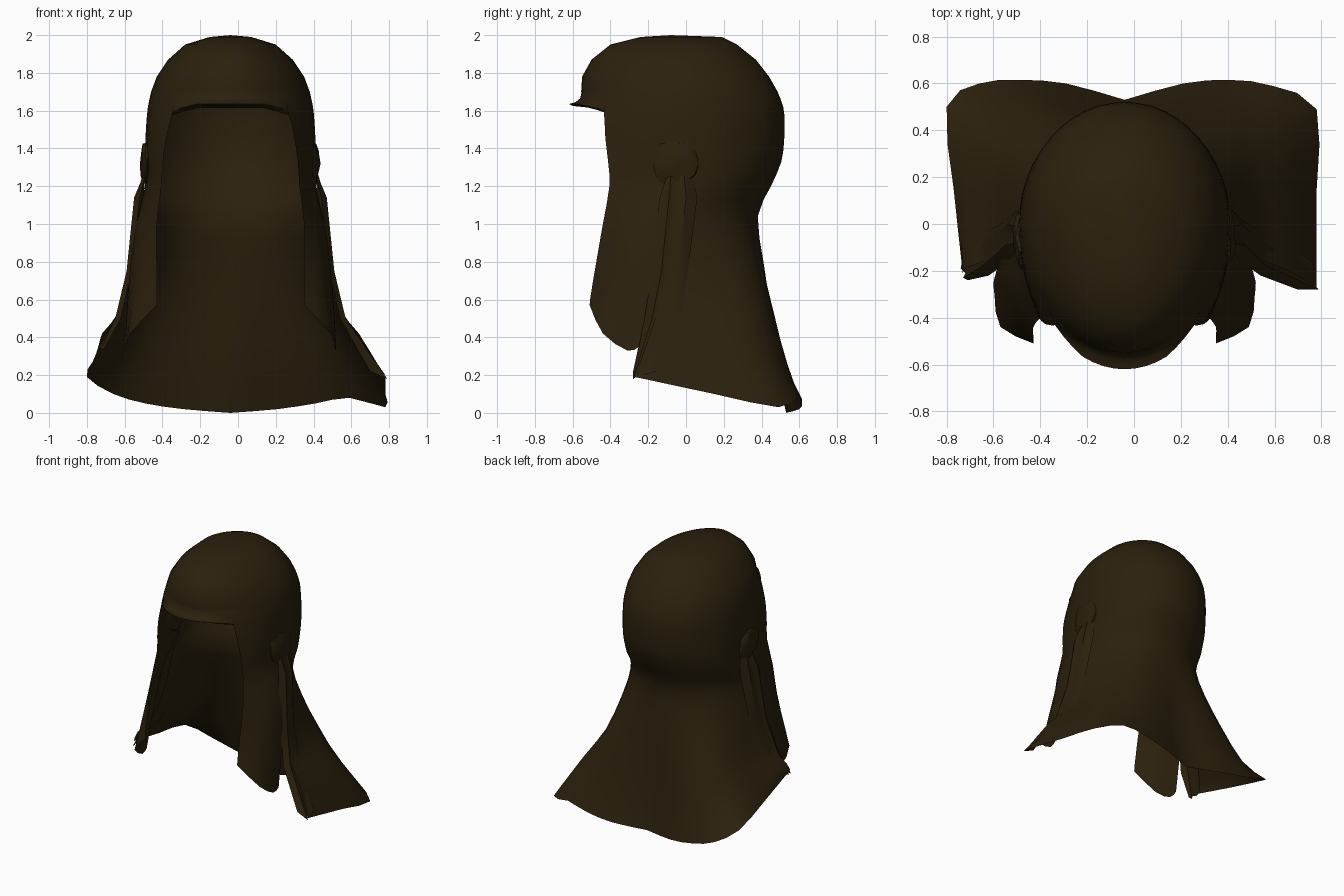
import bpy, bmesh, math, random
from mathutils import Vector

if "Cube" in bpy.data.objects:
    bpy.data.objects.remove(bpy.data.objects["Cube"])

random.seed(4)
CX = -0.04  # the head sits slightly off centre

cloth = bpy.data.materials.new("dark brown cloth")
cloth.diffuse_color = (0.024, 0.0145, 0.004, 1)
cloth.use_nodes = True
cloth.node_tree.nodes["Principled BSDF"].inputs["Base Color"].default_value = cloth.diffuse_color


def finish(name, bm, angle=50, merge=0.0008):
    bmesh.ops.remove_doubles(bm, verts=bm.verts, dist=merge)
    bmesh.ops.recalc_face_normals(bm, faces=bm.faces)
    me = bpy.data.meshes.new(name)
    bm.to_mesh(me)
    bm.free()
    me.materials.append(cloth)
    ob = bpy.data.objects.new(name, me)
    bpy.context.collection.objects.link(ob)
    bpy.ops.object.select_all(action='DESELECT')
    ob.select_set(True)
    bpy.context.view_layer.objects.active = ob
    bpy.ops.object.shade_smooth_by_angle(angle=math.radians(angle))
    return ob


def spline(pts, n):
    """Catmull-Rom resample, n steps per span."""
    p = [Vector(q) for q in pts]
    p = [2 * p[0] - p[1]] + p + [2 * p[-1] - p[-2]]
    out = []
    for i in range(1, len(p) - 2):
        a, b, c, d = p[i - 1:i + 3]
        for k in range(n):
            t = k / n
            out.append(0.5 * (2 * b + (c - a) * t + (2 * a - 5 * b + 4 * c - d) * t * t
                              + (3 * b - a - 3 * c + d) * t ** 3))
    return out + [p[-2]]


def sheet(bm, rows, n=2, closed=False):
    """Cloth sheet through rows of points, smoothed both ways."""
    if n > 1:
        rows = [spline(r, n) for r in rows]
        rows = list(zip(*[spline(c, n) for c in zip(*rows)]))
    vs = [[bm.verts.new(p) for p in r] for r in rows]
    for r, s in zip(vs, vs[1:]):
        m = len(r)
        for i in range(m if closed else m - 1):
            j = (i + 1) % m
            bm.faces.new((r[i], r[j], s[j], s[i]))
    return vs


def side(pts, s, z=None):
    """Half-row points (x, y[, z]) placed on side s."""
    return [(s * p[0] + CX, p[1], p[2] if len(p) > 2 else z) for p in pts]


def oval(z, front, back, half, a):
    """Point of an egg-shaped section; a = 0 is the front."""
    c = math.cos(a)
    return (CX + half * math.sin(a), -c * (-front if c > 0 else back), z)


def arc(s, z, f, b, h, a0, a1, n):
    """n section points from angle a0 to a1 (degrees) on side s."""
    return [oval(z, f, b, h, s * math.radians(a0 + (a1 - a0) * i / (n - 1))) for i in range(n)]


# Skull cap: closed oval rows
bm = bmesh.new()
N = 48
cap = [(1.99, -.24, .19, .11), (1.95, -.4, .27, .24), (1.87, -.5, .37, .33),
       (1.78, -.55, .44, .39), (1.7, -.555, .485, .42)]
vs = sheet(bm, [[oval(*r, 2 * math.pi * i / N) for i in range(N)] for r in cap], 1, True)
top = bm.verts.new((CX, -.08, 2.0))
for i in range(N):
    bm.faces.new((top, vs[0][(i + 1) % N], vs[0][i]))

# Head sections below the cap, open at the face by the last angle
head = [(1.7, -.555, .485, .42, 45), (1.62, -.59, .515, .437, 43), (1.54, -.62, .522, .445, 46),
        (1.45, -.65, .52, .45, 49), (1.33, -.67, .505, .453, 52), (1.2, -.69, .45, .452, 54)]
# Neck cape: half rows from centre back round to the front edge
cape = [
    (1.04, [(0, .38), (.14, .36), (.25, .31), (.34, .23), (.405, .13), (.445, .03), (.475, -.06)]),
    (.8, [(0, .41), (.17, .4), (.3, .36), (.4, .27), (.46, .15), (.495, .03), (.51, -.09)]),
    (.55, [(0, .44), (.2, .46), (.35, .44), (.47, .37), (.53, .24), (.56, .05), (.58, -.15)]),
    (.3, [(0, .48, .25), (.23, .53, .25), (.41, .53, .27), (.56, .48, .28), (.66, .36, .32),
          (.68, .1, .36), (.68, -.19, .42)])]
hem = {-1: [(0, .53, 0), (.25, .6, .02), (.45, .615, .05), (.62, .6, .1), (.76, .5, .19),
            (.73, .15, .27), (.69, -.22, .36)],
       1: [(0, .53, 0), (.25, .6, .02), (.45, .615, .05), (.63, .59, .08), (.82, .49, .03),
           (.82, .15, .1), (.82, -.27, .19)]}
# Cheek flaps: hang in front of the cape with a slanted lower edge
cheek = [(1.0, [(.39, -.44), (.45, -.33), (.49, -.22), (.5, -.1)]),
         (.8, [(.39, -.475), (.47, -.38), (.52, -.26), (.53, -.15)]),
         (.6, [(.39, -.505, .62), (.5, -.42, .58), (.54, -.3, .54), (.55, -.21, .53)]),
         (0, [(.39, -.51, .57), (.53, -.44, .42), (.555, -.31, .33), (.56, -.25, .35)])]
for s in (-1, 1):
    sheet(bm, [arc(s, *r[:4], 180, 90, 7) for r in head]
          + [side(p, s, z) for z, p in cape] + [side(hem[s], s)], 2)
    sheet(bm, [arc(s, *r, 90, 4) for r in head] + [side(p, s, z) for z, p in cheek], 2)
finish("headcloth", bm, 60, 0.007)

# Brim: a lip above the face that fades out sideways, folded back underneath
bm = bmesh.new()
rows = []
for z, f, h in [(1.7, -.553, .418), (1.665, -.56, .43), (1.645, -.585, .435), (1.635, -.62, .44),
                (1.625, -.6, .435), (1.615, -.5, .42)]:
    row = []
    for a in range(-48, 49, 6):
        w = min(1, (48 - abs(a)) / 24)
        row.append(oval(z - .04 * (1 - w) * (z < 1.65), f * w - .575 * (1 - w) if z < 1.7 else f,
                        .5, h, math.radians(a)))
    rows.append(row)
sheet(bm, rows, 1)
finish("brim", bm, 50)

# Gathered folds: two ridges of cloth falling from the knot to the hem
fold = [(1.26, [(.45, -.1), (.46, -.08), (.45, -.05), (.465, -.01), (.45, .03)]),
        (1.14, [(.48, -.14), (.51, -.09), (.485, -.05), (.5, 0), (.46, .06)]),
        (.75, [(.525, -.18), (.55, -.13), (.53, -.09), (.54, -.04), (.51, .01)]),
        (.5, [(.58, -.22), (.61, -.18), (.6, -.15), (.61, -.1), (.585, -.03)])]
tip = {-1: [(.67, -.24, .34), (.69, -.23, .33), (.68, -.21, .34), (.7, -.19, .34), (.69, -.14, .35)],
       1: [(.74, -.28, .22), (.83, -.28, .18), (.8, -.25, .2), (.82, -.22, .2), (.8, -.16, .22)]}

for s, label in ((-1, "left"), (1, "right")):
    bm = bmesh.new()
    sheet(bm, [side(p, s, z) for z, p in fold] + [side(tip[s], s)], 1)
    finish(label + "_gathered_folds", bm, 45)

    # Knot: crumpled flat lump over the ear
    bm = bmesh.new()
    bmesh.ops.create_icosphere(bm, subdivisions=2, radius=1)
    for v in bm.verts:
        k = random.uniform(.85, 1.05)
        y = -.06 + v.co.y * .135 * k
        v.co = Vector((s * (.45 - .25 * max(0, -y) ** 2 + .028 * v.co.x * k ** 4) + CX,
                       y, 1.32 + v.co.z * .12 * k))
    finish(label + "_knot", bm, 25)
